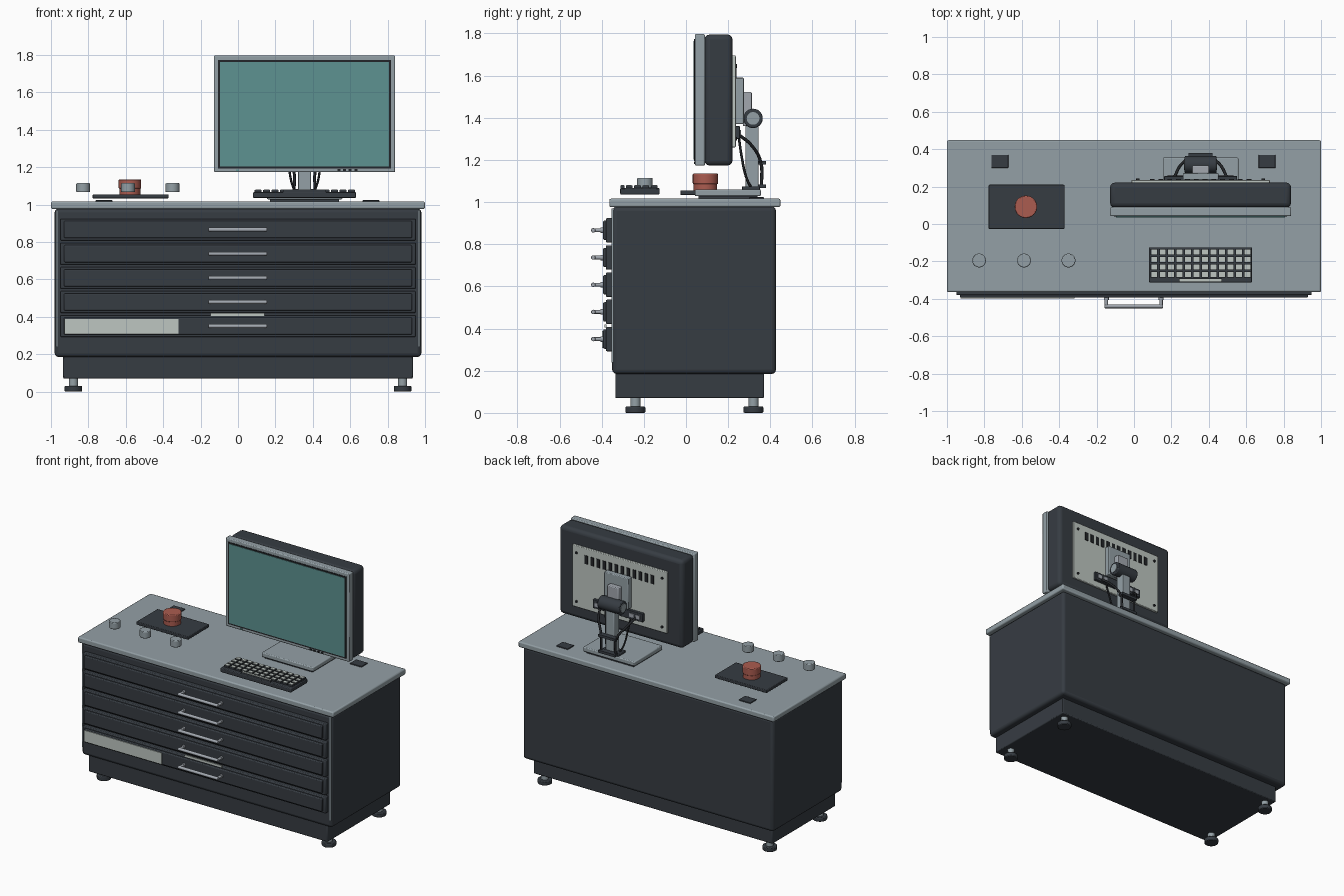
import bpy, math
from mathutils import Vector


def material(name, rgb):
    m = bpy.data.materials.new(name)
    m.diffuse_color = (*rgb, 1)
    return m


DARK = material("charcoal", (0.037, 0.045, 0.055))
GREY = material("worktop grey", (0.296, 0.352, 0.381))
STEEL = material("steel", (0.36, 0.39, 0.43))
BLACK = material("black", (0.016, 0.018, 0.021))
TEAL = material("screen teal", (0.109, 0.287, 0.283))
PALE = material("pale label", (0.515, 0.565, 0.535))
RED = material("button red", (0.41, 0.107, 0.08))


def finish(ob, name, mat, bevel=0, segments=2):
    ob.name = name
    ob.data.materials.append(mat)
    if bevel:
        mod = ob.modifiers.new("bevel", 'BEVEL')
        mod.width, mod.segments = bevel, segments
        mod.limit_method = 'ANGLE'
    bpy.ops.object.shade_smooth_by_angle(angle=math.radians(35))
    return ob


def box(name, x, y, z, mat, bevel=0, segments=2):
    """Box from (min, max) ranges on each axis."""
    bpy.ops.mesh.primitive_cube_add(size=1, location=[sum(r) / 2 for r in (x, y, z)])
    ob = bpy.context.object
    ob.scale = [r[1] - r[0] for r in (x, y, z)]
    bpy.ops.object.transform_apply(location=False, rotation=False, scale=True)
    return finish(ob, name, mat, bevel, segments)


def rod(name, a, b, r, mat, bevel=0, sides=32):
    """Cylinder between two points."""
    a, b = Vector(a), Vector(b)
    d = b - a
    bpy.ops.mesh.primitive_cylinder_add(vertices=sides, radius=r, depth=d.length,
                                        location=(a + b) / 2,
                                        rotation=d.to_track_quat('Z', 'Y').to_euler())
    return finish(bpy.context.object, name, mat, bevel)


def cable(name, pts, r):
    cu = bpy.data.curves.new(name, 'CURVE')
    cu.dimensions = '3D'
    cu.bevel_depth, cu.bevel_resolution, cu.use_fill_caps = r, 2, True
    sp = cu.splines.new('BEZIER')
    sp.bezier_points.add(len(pts) - 1)
    for bp, p in zip(sp.bezier_points, pts):
        bp.co = p
        bp.handle_left_type = bp.handle_right_type = 'AUTO'
    cu.materials.append(BLACK)
    bpy.context.collection.objects.link(bpy.data.objects.new(name, cu))


# Cabinet
box("cabinet_body", (-0.98, 0.98), (-0.35, 0.427), (0.185, 0.978), DARK, 0.02, 3)
box("plinth", (-0.935, 0.935), (-0.335, 0.37), (0.07, 0.19), DARK, 0.006)
box("worktop", (-1, 1), (-0.364, 0.448), (0.976, 1.016), GREY, 0.008)
for s in (-1, 1):
    box("front_edge_strip", (s * 0.969 - 0.004, s * 0.969 + 0.004), (-0.353, -0.335),
        (0.24, 0.97), GREY)
    for y in (-0.24, 0.32):
        rod("foot_pad", (s * 0.88, y, 0), (s * 0.88, y, 0.03), 0.047, DARK, 0.005)
        rod("foot_stem", (s * 0.88, y, 0.03), (s * 0.88, y, 0.075), 0.024, GREY)

# Drawers with bar handles
for i in range(5):
    z = 0.866 - 0.129 * i
    box("drawer_front", (-0.95, 0.95), (-0.38, -0.345), (z - 0.058, z + 0.058), DARK, 0.006)
    box("drawer_panel", (-0.93, 0.93), (-0.393, -0.37), (z - 0.046, z + 0.046), DARK, 0.006)
    rod("handle_bar", (-0.158, -0.44, z), (0.155, -0.44, z), 0.0105, STEEL, 0.002, 20)
    for x in (-0.148, 0.145):
        rod("handle_post", (x, -0.44, z), (x, -0.39, z), 0.009, STEEL, 0, 16)
        rod("handle_collar", (x, -0.405, z), (x, -0.392, z), 0.013, STEEL, 0, 16)
box("drawer_label", (-0.928, -0.318), (-0.398, -0.392), (0.308, 0.389), PALE)
box("drawer_tag", (-0.147, 0.142), (-0.386, -0.378), (0.405, 0.419), PALE)

# Control knobs
for x in (-0.828, -0.588, -0.35):
    rod("control_knob", (x, -0.195, 1.066), (x, -0.195, 1.114), 0.037, GREY, 0.004)

# Push button on its pad
box("button_pad", (-0.777, -0.372), (-0.027, 0.21), (1.033, 1.055), DARK, 0.004)
rod("button_collar", (-0.578, 0.092, 1.05), (-0.578, 0.092, 1.085), 0.056, RED)
rod("push_button", (-0.578, 0.092, 1.085), (-0.578, 0.092, 1.135), 0.06, RED, 0.005)

# Cable outlets in the worktop
for x in (-0.717, 0.711):
    box("cable_outlet", (x - 0.045, x + 0.045), (0.3, 0.37), (1.01, 1.023), DARK, 0.002)

# Keyboard
box("keyboard_body", (0.08, 0.632), (-0.312, -0.125), (1.036, 1.066), DARK, 0.005)


def key(x, y, w, d):
    box("key_cap", (x - w / 2, x + w / 2), (y - d / 2, y + d / 2), (1.06, 1.078), DARK)
    box("key_top", (x - w / 2 + .003, x + w / 2 - .003), (y - d / 2 + .003, y + d / 2 - .003),
        (1.077, 1.081), PALE)


for row in range(4):
    for col in range(12):
        key(0.108 + 0.0453 * col, -0.15 - 0.04 * row, 0.037, 0.031)
key(0.356, -0.301, 0.23, 0.02)

# Monitor
CX = 0.356
box("monitor_bezel", (CX - 0.484, CX + 0.484), (0.042, 0.09), (1.173, 1.797), GREY, 0.006)
box("monitor_shell", (CX - 0.484, CX + 0.484), (0.088, 0.221), (1.173, 1.795), DARK, 0.025, 3)
box("screen_border", (CX - 0.462, CX + 0.462), (0.039, 0.045), (1.193, 1.773), BLACK)
box("screen", (CX - 0.452, CX + 0.452), (0.036, 0.041), (1.203, 1.763), TEAL)
for x in (0.54, 0.57, 0.6, 0.63):
    box("monitor_button", (x - 0.008, x + 0.008), (0.037, 0.044), (1.18, 1.189), BLACK)
box("power_light", (-0.01, 0.006), (0.038, 0.044), (1.18, 1.188), TEAL)

# Rear panel with slots, screws and a connector strip
box("rear_panel", (CX - 0.37, CX + 0.37), (0.215, 0.236), (1.26, 1.695), PALE, 0.004)
for i in range(12):
    x = CX + 0.047 * (i - 5.5)
    box("vent_slot", (x - 0.013, x + 0.013), (0.233, 0.24), (1.585, 1.645), BLACK)
for sx in (-1, 1):
    for z in (1.30, 1.645):
        x = CX + sx * 0.335
        rod("panel_screw", (x, 0.23, z), (x, 0.243, z), 0.009, BLACK, 0, 12)
box("connector_strip", (CX - 0.195, CX + 0.195), (0.23, 0.256), (1.30, 1.36), DARK, 0.003)
for sx in (-1, 1):
    for d in (0.11, 0.16):
        x = CX + sx * d
        box("connector_socket", (x - 0.016, x + 0.016), (0.25, 0.261), (1.317, 1.343), STEEL)

# Mount, hinge and stand
box("mount_plate", (CX - 0.095, CX + 0.095), (0.234, 0.274), (1.37, 1.59), GREY, 0.005)
box("mount_block", (CX - 0.045, CX + 0.045), (0.27, 0.312), (1.36, 1.522), STEEL, 0.005)
rod("hinge_barrel", (CX - 0.085, 0.318, 1.397), (CX + 0.085, 0.318, 1.397), 0.046, DARK, 0.006)
for s in (-1, 1):
    rod("hinge_cap", (CX + s * 0.08, 0.318, 1.397), (CX + s * 0.089, 0.318, 1.397), 0.03, GREY)
box("stand_pillar", (CX - 0.034, CX + 0.034), (0.283, 0.345), (1.05, 1.40), GREY, 0.006)
box("stand_base", (CX - 0.202, CX + 0.202), (0.042, 0.355), (1.028, 1.06), GREY, 0.006)
box("stand_pad", (CX - 0.185, CX + 0.185), (0.06, 0.34), (1.014, 1.03), DARK)
box("pillar_foot", (CX - 0.07, CX + 0.07), (0.265, 0.35), (1.056, 1.075), DARK, 0.004)

# Cable clips and cables
for z in (1.075, 1.187):
    box("cable_clip", (CX - 0.065, CX + 0.065), (0.342, 0.38), (z - 0.009, z + 0.009), DARK)
for s in (-1, 1):
    cable("display_cable", [(CX + s * 0.14, 0.25, 1.32), (CX + s * 0.11, 0.31, 1.27),
                            (CX + s * 0.06, 0.355, 1.187), (CX + s * 0.055, 0.358, 1.075)], 0.008)
    cable("power_cable", [(CX + s * 0.1, 0.25, 1.31), (CX + s * 0.085, 0.265, 1.21),
                          (CX + s * 0.07, 0.285, 1.12), (CX + s * 0.05, 0.31, 1.065)], 0.006)
